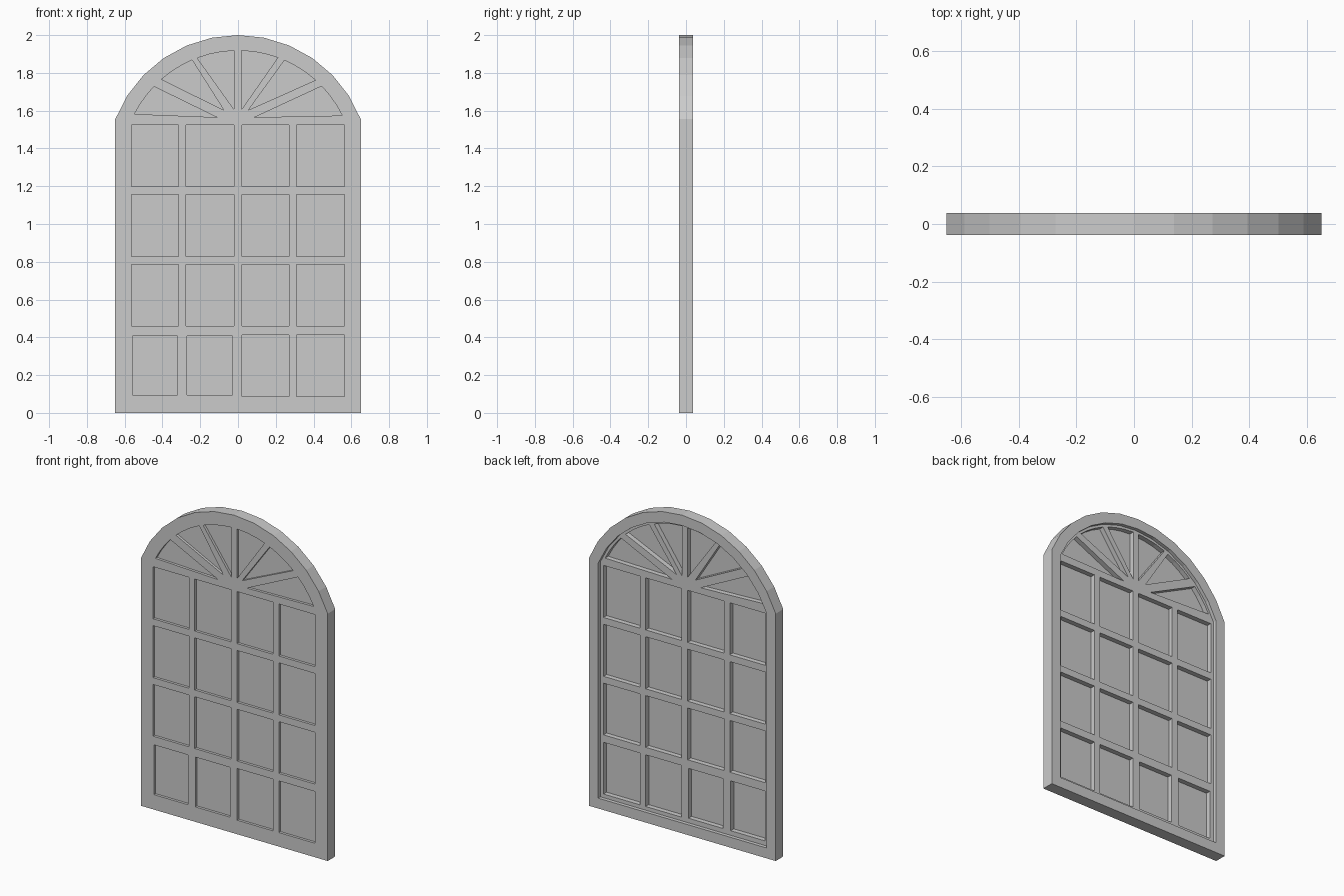
import bpy, bmesh, math

if "Cube" in bpy.data.objects:
    bpy.data.objects.remove(bpy.data.objects["Cube"])

CZ = 1.303          # height of the arch centre
HALF = 0.0375       # half thickness of the window


def arc(r, a0, a1, n):
    """Points on a circle about the arch centre, angles measured from vertical."""
    return [(r * math.sin(a0 + (a1 - a0) * i / n),
             CZ + r * math.cos(a0 + (a1 - a0) * i / n)) for i in range(n + 1)]


def arch(half_w, r, z0):
    """Straight-sided outline with a segmental arch on top."""
    a = math.asin(half_w / r)
    return [(-half_w, z0)] + arc(r, -a, a, 12) + [(half_w, z0)]


def rect(x0, x1, z0, z1):
    return [(x0, z0), (x1, z0), (x1, z1), (x0, z1)]


def plate(name, loops, y0, y1):
    """Flat plate in xz from an outline plus holes, between two y depths."""
    cu = bpy.data.curves.new(name, 'CURVE')
    cu.dimensions = '2D'
    cu.fill_mode = 'BOTH'
    cu.extrude = (y1 - y0) / 2
    for pts in loops:
        s = cu.splines.new('POLY')
        s.points.add(len(pts) - 1)
        for p, (x, z) in zip(s.points, pts):
            p.co = (x, z, 0, 1)
        s.use_cyclic_u = True
    ob = bpy.data.objects.new(name, cu)
    bpy.context.collection.objects.link(ob)
    ob.location.y = (y0 + y1) / 2
    ob.rotation_euler.x = math.pi / 2
    bpy.ops.object.select_all(action='DESELECT')
    ob.select_set(True)
    bpy.context.view_layer.objects.active = ob
    bpy.ops.object.convert(target='MESH')
    ob = bpy.context.view_layer.objects.active
    # weld caps to walls so the plate is a closed solid
    bm = bmesh.new()
    bm.from_mesh(ob.data)
    bmesh.ops.remove_doubles(bm, verts=bm.verts, dist=1e-5)
    bmesh.ops.recalc_face_normals(bm, faces=bm.faces)
    for f in bm.faces:
        f.smooth = False
    bm.to_mesh(ob.data)
    bm.free()
    return ob


# Rectangular pane openings, the two lower left ones slightly smaller
columns = [(-0.565, -0.315), (-0.275, -0.022), (0.02, 0.27), (0.31, 0.563)]
rows = [(0.088, 0.413), (0.46, 0.785), (0.828, 1.155), (1.198, 1.525)]
holes = []
for i, (x0, x1) in enumerate(columns):
    for j, (z0, z1) in enumerate(rows):
        k = 0.006 if j == 0 and i < 2 else 0
        holes.append(rect(x0 + k, x1 - k, z0 + k, z1 - k))

# Fan light openings: inner corner and the two x positions on the arc
R_FAN = 0.615
fan = [((-0.112, 1.565), -0.548, -0.445), ((-0.075, 1.603), -0.405, -0.243),
       ((-0.02, 1.605), -0.216, -0.02), ((0.018, 1.605), 0.018, 0.211),
       ((0.055, 1.603), 0.246, 0.41), ((0.088, 1.565), 0.443, 0.552)]
for corner, xa, xb in fan:
    holes.append([corner] + arc(R_FAN, math.asin(xa / R_FAN), math.asin(xb / R_FAN), 3))

# Frame with glazing bars
frame = plate("window_frame", [arch(0.65, 0.697, 0)] + holes, -HALF, HALF)

# Wide recess cut into the back of the frame and bars
cutter = plate("back_recess_cutter", [arch(0.585, 0.632, 0.065)], 0.015, 0.1)
mod = frame.modifiers.new("back_recess", 'BOOLEAN')
mod.operation = 'DIFFERENCE'
mod.solver = 'EXACT'
mod.object = cutter
bpy.context.view_layer.objects.active = frame
bpy.ops.object.modifier_apply(modifier=mod.name)
bpy.data.objects.remove(cutter)

# Glass sheet set between front and back
plate("glass", [arch(0.575, 0.624, 0.075)], -0.021, -0.016)
